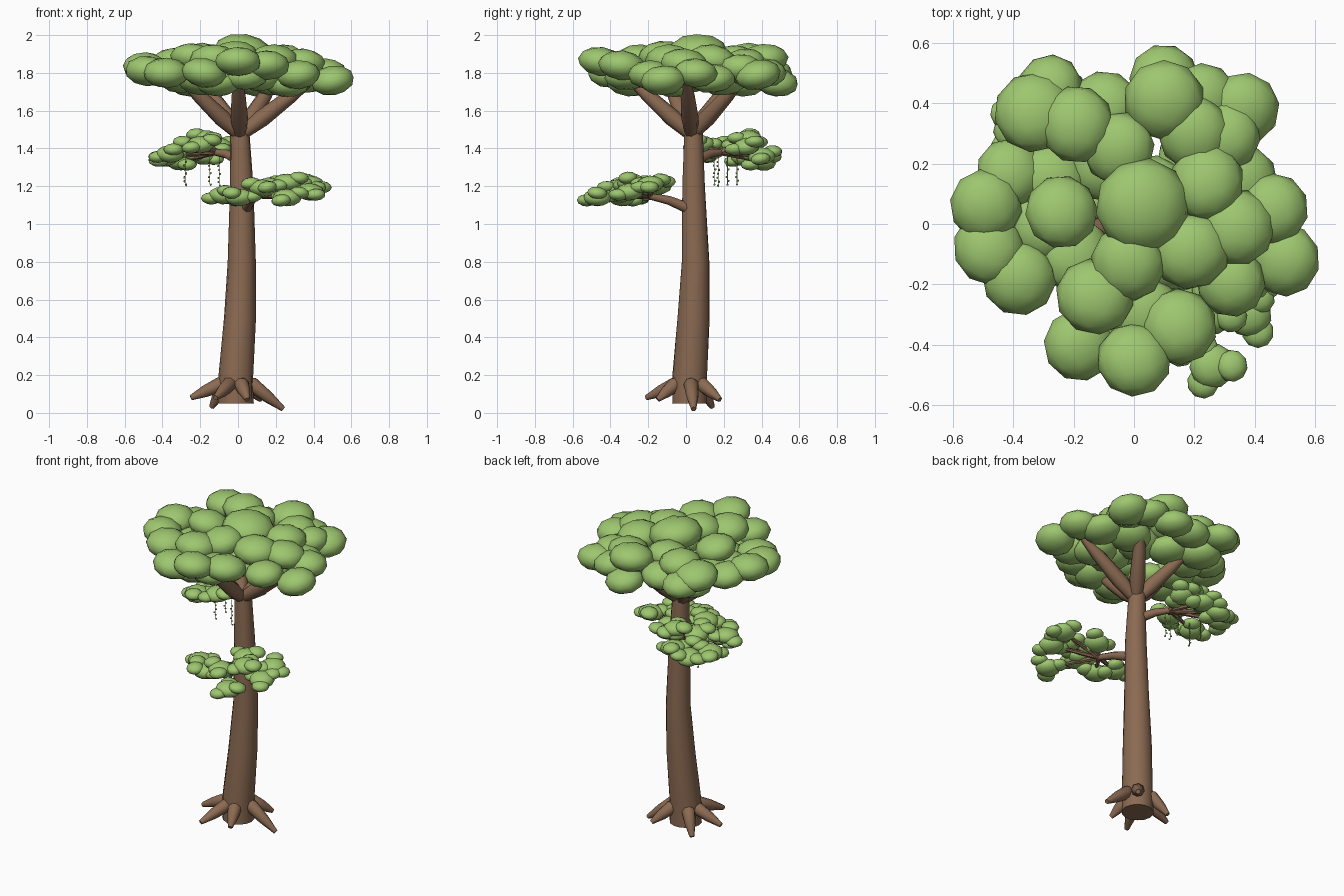
import bpy, bmesh, math, random
from mathutils import Vector, Matrix, Euler

random.seed(4)
if "Cube" in bpy.data.objects:
    bpy.data.objects.remove(bpy.data.objects["Cube"], do_unlink=True)


def make_material(name, colour):
    mat = bpy.data.materials.new(name)
    mat.use_nodes = True
    mat.diffuse_color = colour
    mat.node_tree.nodes["Principled BSDF"].inputs["Base Color"].default_value = colour
    return mat


bark = make_material("brown bark", (0.26, 0.145, 0.085, 1))
leaf = make_material("leaf green", (0.34, 0.57, 0.16, 1))


def finish(bm, name, material):
    """Turn a bmesh into a smooth object with one material."""
    bmesh.ops.recalc_face_normals(bm, faces=bm.faces)
    mesh = bpy.data.meshes.new(name)
    bm.to_mesh(mesh)
    bm.free()
    mesh.materials.append(material)
    obj = bpy.data.objects.new(name, mesh)
    bpy.context.collection.objects.link(obj)
    bpy.ops.object.select_all(action="DESELECT")
    obj.select_set(True)
    bpy.context.view_layer.objects.active = obj
    bpy.ops.object.shade_smooth_by_angle(angle=math.radians(50))


def add_tube(bm, points, radii, sides=8, wobble=0.0):
    """Sweep a round section along the points and cap both ends."""
    points = [Vector(point) for point in points]
    rings = []
    for i, (point, radius) in enumerate(zip(points, radii)):
        along = points[min(i + 1, len(points) - 1)] - points[max(i - 1, 0)]
        turn = Vector((0, 0, 1)).rotation_difference(along)
        ring = []
        for k in range(sides):
            angle = math.tau * k / sides
            r = radius * (1 + random.uniform(-wobble, wobble))
            offset = Vector((r * math.cos(angle), r * math.sin(angle), 0))
            ring.append(bm.verts.new(point + turn @ offset))
        rings.append(ring)
    for low, high in zip(rings, rings[1:]):
        for k in range(sides):
            n = (k + 1) % sides
            bm.faces.new((low[k], low[n], high[n], high[k]))
    bm.faces.new(rings[0][::-1])
    bm.faces.new(rings[-1])


def add_blob(bm, centre, radius, flat=0.6):
    """Add one flattened, slightly tilted ball of foliage."""
    tilt = Euler([random.uniform(-0.15, 0.15) for axis in range(2)] + [random.uniform(0, 6)])
    size = Matrix.Diagonal((radius, radius * random.uniform(0.95, 1), radius * flat, 1))
    bmesh.ops.create_icosphere(bm, subdivisions=2, radius=1.03,
                               matrix=Matrix.Translation(centre) @ tilt.to_matrix().to_4x4() @ size)


def polar(reach, angle, height):
    return Vector((reach * math.cos(angle), reach * math.sin(angle), height))


# Trunk, leaning gently as it tapers
bm = bmesh.new()
add_tube(bm, [(-0.01, 0.02, 0.05), (-0.01, 0.02, 0.2), (0.01, 0.04, 0.5), (0.02, 0.05, 0.8),
              (0.02, 0.04, 1.2), (0.01, 0.04, 1.5)],
         (0.095, 0.092, 0.085, 0.074, 0.062, 0.05), sides=14, wobble=0.03)
finish(bm, "trunk", bark)

# Main limbs forking up into the crown
fork = Vector((0.01, 0.03, 1.47))
for x, y in [(-0.3, -0.1), (0, -0.3), (0.4, 0), (0.2, 0.3), (-0.2, 0.25)]:
    tip = Vector((x, y, 1.77))
    bm = bmesh.new()
    add_tube(bm, [fork.lerp(tip, t) for t in (0.05, 0.3, 0.7, 1)], (0.035, 0.046, 0.037, 0.02))
    finish(bm, "crown_limb", bark)

# Roots spreading from the foot
heart = Vector((-0.01, 0.02, 0.17))
for tip in [(-0.25, 0, 0.08), (-0.12, -0.21, 0.08), (0.05, -0.15, 0.07), (0.24, 0.04, 0.02),
            (0.12, 0.18, 0.07), (-0.14, 0.14, 0.03)]:
    tip = Vector(tip)
    outward = (tip - heart).to_2d().normalized().to_3d()
    shoulder = heart + outward * 0.085 - Vector((0, 0, 0.02))
    bm = bmesh.new()
    add_tube(bm, [heart + outward * 0.04, shoulder, shoulder.lerp(tip, 0.5), tip],
             (0.024, 0.04, 0.032, 0.014))
    finish(bm, "root", bark)

# Crown foliage: large balls on top, flatter ones round the rim, a full underside
crown_layers = {
    "crown_top": (0.125, 0.62, [
        (-0.19, 0.33, 1.88), (-0.05, 0.25, 1.87), (0.1, 0.41, 1.87), (0.24, 0.14, 1.87),
        (0.34, -0.01, 1.85), (0.19, -0.09, 1.87), (-0.02, -0.13, 1.89), (-0.13, -0.24, 1.87),
        (-0.24, 0.04, 1.88), (0.15, -0.34, 1.84), (0.2, 0.3, 1.85), (-0.33, 0.37, 1.85),
        (0, -0.45, 1.86)]),
    "crown_rim": (0.115, 0.65, [
        (-0.49, 0.06, 1.83), (-0.48, -0.08, 1.81), (-0.38, -0.18, 1.8), (-0.28, 0.45, 1.81),
        (-0.1, 0.39, 1.8), (0.1, 0.48, 1.75), (0.23, 0.42, 1.8), (0.36, 0.38, 1.79),
        (0.3, 0.29, 1.82), (0.46, 0.05, 1.8), (0.5, -0.12, 1.76), (0.32, -0.19, 1.79),
        (-0.18, -0.4, 1.8), (-0.41, 0.17, 1.8)]),
    "crown_underside": (0.125, 0.6, [
        (0.03, -0.3, 1.79), (-0.28, 0.14, 1.78), (-0.2, -0.1, 1.76), (0.35, 0.14, 1.77),
        (0.1, -0.1, 1.78), (-0.1, 0.2, 1.77), (0.2, 0.2, 1.76), (-0.3, 0, 1.77),
        (0.25, -0.05, 1.75), (-0.25, 0.3, 1.75), (-0.1, -0.3, 1.75), (0.05, 0.1, 1.8)])}
for name, (radius, flat, centres) in crown_layers.items():
    bm = bmesh.new()
    for centre in centres:
        add_blob(bm, centre, radius * random.uniform(0.95, 1.05), flat)
    finish(bm, name, leaf)
bm = bmesh.new()
add_blob(bm, (0.03, 0.06, 1.91), 0.155)
finish(bm, "crown_peak", leaf)


def build_bough(name, start, hub, tips):
    """A side bough splitting into twigs, with a tuft of foliage on each tip."""
    start, hub = Vector(start), Vector(hub)
    wood, foliage = bmesh.new(), bmesh.new()
    elbow = start.lerp(hub, 0.5) + Vector((0, 0, 0.01))
    add_tube(wood, [start, elbow, hub], (0.03, 0.024, 0.018))
    for k, tip in enumerate(tips):
        tip = Vector(tip)
        add_tube(wood, [hub, hub.lerp(tip, 0.5), tip], (0.016, 0.012, 0.007), sides=6)
        add_blob(foliage, tip, 0.075)
        for side in range(3):
            add_blob(foliage, tip + polar(0.065, k + side * 2.1, 0.025 - side * 0.02), 0.052)
    finish(wood, name + "_bough", bark)
    finish(foliage, name + "_foliage", leaf)


# Lower bough reaching forward, upper bough reaching back
build_bough("lower", (0.04, 0.02, 1.08), (0.1, -0.2, 1.15),
            [(0.26, -0.47, 1.14), (0.38, -0.3, 1.17), (0.38, -0.19, 1.21), (0.13, -0.36, 1.19),
             (0.01, -0.34, 1.14), (-0.08, -0.26, 1.15), (0.26, -0.29, 1.22), (0.16, -0.15, 1.2)])
build_bough("upper", (0, 0.06, 1.34), (-0.12, 0.18, 1.38),
            [(-0.39, 0.31, 1.35), (-0.3, 0.4, 1.33), (-0.19, 0.4, 1.36), (-0.16, 0.33, 1.45),
             (-0.25, 0.25, 1.41), (-0.36, 0.1, 1.37), (-0.2, 0.08, 1.42), (-0.1, 0.32, 1.41)])

# Hanging vines with small leaflets
for x, y in [(-0.1, 0.17), (-0.15, 0.15), (-0.15, 0.22), (-0.28, 0.17), (-0.28, 0.27)]:
    top = Vector((x, y, 1.37))
    low = Vector((x, y, 1.2 + random.uniform(0, 0.03)))
    bm = bmesh.new()
    add_tube(bm, [low, top], (0.002, 0.002), sides=5)
    for i in range(7):
        spot = low.lerp(top, i / 8) + polar(0.006, i * 2, 0)
        bmesh.ops.create_icosphere(bm, subdivisions=1, radius=0.006, matrix=Matrix.Translation(spot))
    finish(bm, "hanging_vine", leaf)
